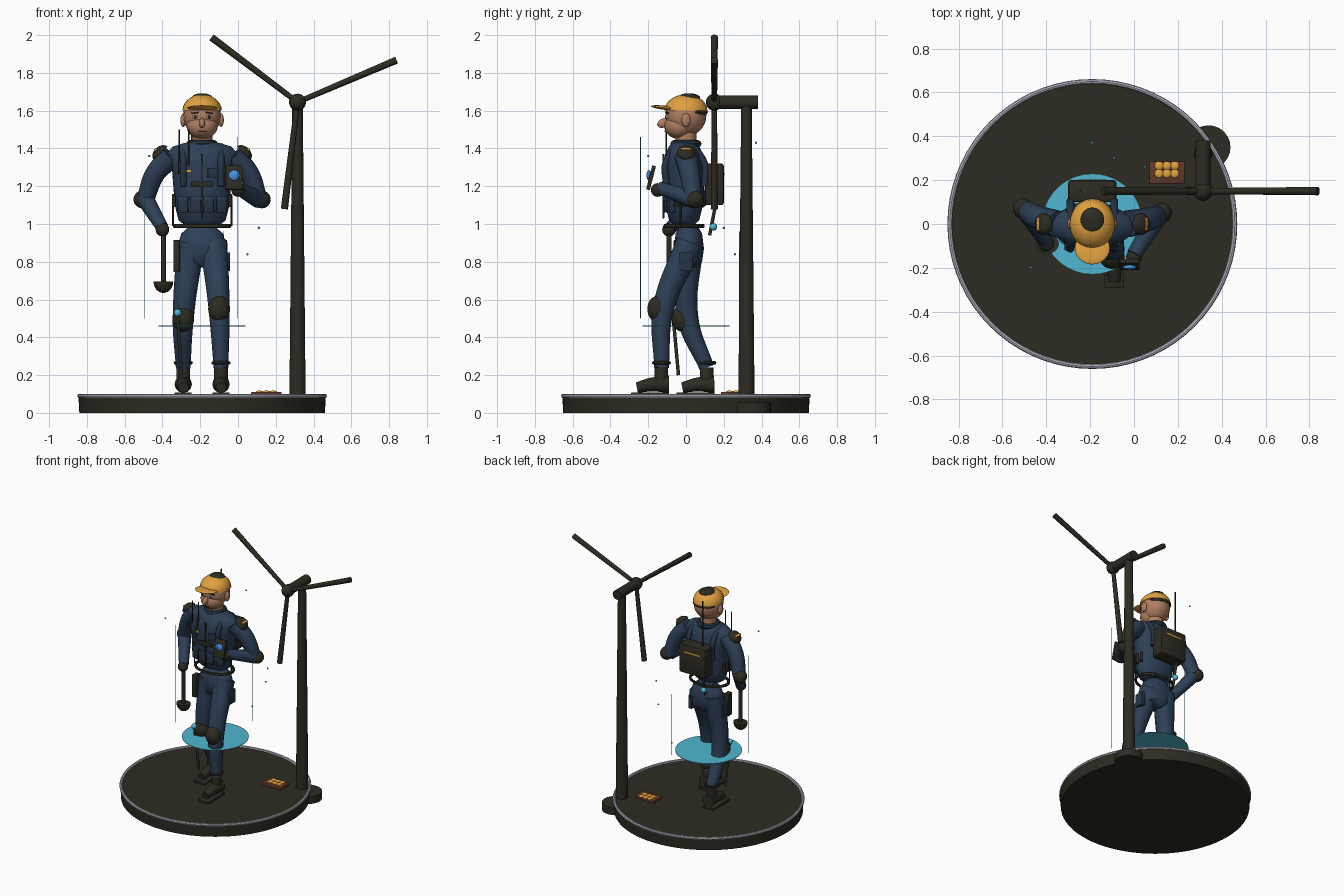
import bpy, bmesh, math
from mathutils import Vector, Matrix

if "Cube" in bpy.data.objects:
    bpy.data.objects.remove(bpy.data.objects["Cube"])

CENTRE = -.19  # all parts are laid out from the middle of the round base


def material(name, *rgb):
    mat = bpy.data.materials.new(name)
    mat.use_nodes = True
    mat.diffuse_color = (*rgb, 1)
    mat.node_tree.nodes["Principled BSDF"].inputs["Base Color"].default_value = (*rgb, 1)
    return mat


DARK = material("dark olive", .026, .025, .016)
NAVY = material("navy cloth", .027, .05, .095)
VEST = material("vest navy", .02, .034, .06)
ORANGE = material("orange", .76, .36, .05)
SKIN = material("skin", .44, .21, .12)
CYAN = material("cyan", .08, .47, .63)
GREY = material("rim grey", .45, .46, .54)
BROWN = material("brown", .13, .04, .02)
BLUE = material("screen blue", .07, .28, .75)


def place(name, mesh, mat):
    mesh.materials.clear()
    mesh.materials.append(mat)
    mesh.polygons.foreach_set("use_smooth", [True] * len(mesh.polygons))
    mesh.set_sharp_from_angle(angle=math.radians(40))
    part = bpy.data.objects.new(name, mesh)
    part.location.x = CENTRE
    bpy.context.collection.objects.link(part)


def finish(name, bm, mat):
    bmesh.ops.recalc_face_normals(bm, faces=bm.faces)
    mesh = bpy.data.meshes.new(name)
    bm.to_mesh(mesh)
    bm.free()
    place(name, mesh, mat)


def frame(loc, size, pitch, roll, yaw):
    turn = Matrix.Rotation(yaw, 4, 'Z') @ Matrix.Rotation(roll, 4, 'Y') @ Matrix.Rotation(pitch, 4, 'X')
    return Matrix.Translation(loc) @ turn @ Matrix.Diagonal((*size, 1))


def ball(name, loc, size, mat, pitch=0, roll=0, half=False):
    bm = bmesh.new()
    bmesh.ops.create_uvsphere(bm, u_segments=24, v_segments=14, radius=1)
    if half:  # keep the upper dome
        bmesh.ops.bisect_plane(bm, geom=bm.verts[:] + bm.edges[:] + bm.faces[:], plane_co=(0, 0, 0),
                               plane_no=(0, 0, -1), clear_outer=True)
        bmesh.ops.holes_fill(bm, edges=[e for e in bm.edges if e.is_boundary])
    radii = size if isinstance(size, tuple) else (size, size, size)
    bm.transform(frame(loc, radii, pitch, roll, 0))
    finish(name, bm, mat)


def box(name, loc, size, mat, pitch=0, roll=0, yaw=0):
    bm = bmesh.new()
    bmesh.ops.create_cube(bm, size=1, matrix=frame(loc, size, pitch, roll, yaw))
    bmesh.ops.bevel(bm, geom=bm.edges[:], offset=min(size) / 8, segments=2, affect='EDGES', profile=.5)
    finish(name, bm, mat)


def rod(name, start, end, radius, mat, end_radius=None, sides=24):
    start, end = Vector(start), Vector(end)
    axis = end - start
    bm = bmesh.new()
    matrix = Matrix.Translation((start + end) / 2) @ axis.to_track_quat('Z', 'Y').to_matrix().to_4x4()
    bmesh.ops.create_cone(bm, cap_ends=True, segments=sides, radius1=radius, radius2=end_radius or radius,
                          depth=axis.length, matrix=matrix)
    finish(name, bm, mat)


def post(name, x, y, bottom, top, radius, mat, **options):
    rod(name, (x, y, bottom), (x, y, top), radius, mat, **options)


def loft(name, rings, mat, y=0, sides=32):
    # each ring: height, half width, half depth
    bm = bmesh.new()
    turns = [math.tau * i / sides for i in range(sides)]
    loops = [[bm.verts.new((w * math.cos(t), y + d * math.sin(t), z)) for t in turns] for z, w, d in rings]
    for low, high in zip(loops, loops[1:]):
        for i in range(sides):
            bm.faces.new((low[i - 1], low[i], high[i], high[i - 1]))
    bm.faces.new(loops[0])
    bm.faces.new(loops[-1])
    finish(name, bm, mat)


def limb(name, path, start_radius, end_radius, mat):
    # smooth tube through the path, tapering evenly
    curve = bpy.data.curves.new(name, 'CURVE')
    curve.dimensions = '3D'
    curve.bevel_depth, curve.bevel_resolution, curve.resolution_u, curve.use_fill_caps = 1, 4, 8, True
    spline = curve.splines.new('BEZIER')
    spline.bezier_points.add(len(path) - 1)
    for i, (point, co) in enumerate(zip(spline.bezier_points, path)):
        point.co = co
        point.radius = start_radius + (end_radius - start_radius) * i / (len(path) - 1)
        point.handle_left_type = point.handle_right_type = 'AUTO'
    guide = bpy.data.objects.new(name + "_guide", curve)
    bpy.context.collection.objects.link(guide)
    bpy.context.view_layer.update()
    mesh = bpy.data.meshes.new_from_object(guide.evaluated_get(bpy.context.evaluated_depsgraph_get()))
    bpy.data.objects.remove(guide)
    place(name, mesh, mat)


def ring(name, loc, radius, thickness, mat, squash=1):
    bpy.ops.mesh.primitive_torus_add(major_radius=radius, minor_radius=thickness, major_segments=72, minor_segments=8)
    helper = bpy.context.object
    mesh = helper.data
    bpy.data.objects.remove(helper)
    mesh.transform(Matrix.Translation(loc) @ Matrix.Diagonal((1, squash, 1, 1)))
    place(name, mesh, mat)


# Display base
post("base", 0, 0, 0, .09, .65, DARK, end_radius=.655, sides=72)
ring("base_rim", (0, 0, .09), .65, .011, GREY)
post("turbine_footing", .53, .35, 0, .055, .1, DARK)
post("glow_disc", 0, 0, .458, .462, .23, CYAN, sides=48)

# Wind turbine
hub = Vector((.505, .15, 1.645))
post("turbine_tower", hub.x, .32, .08, 1.63, .043, DARK, end_radius=.028)
rod("turbine_nacelle", hub, hub + Vector((0, .23, 0)), .035, DARK)
ball("turbine_hub", hub, .045, DARK)
for i in range(3):
    angle = math.radians(23 + 120 * i)
    tip = hub + Vector((math.cos(angle), 0, math.sin(angle))) * .57
    rod("turbine_blade", hub, tip, .014, DARK, end_radius=.019)

# Battery crate with cells
box("crate", (.34, .235, .1), (.16, .1, .02), BROWN)
for i in range(6):
    ball("crate_cell", (.34 + .036 * (i % 3 - 1), .23 + .036 * (i // 3), .11), (.02, .02, .008), ORANGE)

# Legs with knee pads, ankle rings and boots
legs = {"left": (Vector((.06, .02, .9)), Vector((.09, -.12, .55)), Vector((.1, -.13, .24))),
        "right": (Vector((-.06, .02, .9)), Vector((-.1, .01, .5)), Vector((-.1, .11, .24)))}
for side, (hip, knee, ankle) in legs.items():
    limb(side + "_leg", (hip, knee, ankle), .075, .04, NAVY)
    ball(side + "_knee_pad", knee - Vector((0, .03, 0)), (.058, .055, .07), DARK)
    ring(side + "_ankle_ring", ankle + Vector((0, 0, .025)), .042, .009, DARK)
    post(side + "_boot_shaft", ankle.x, ankle.y, .15, ankle.z, .036, DARK)
    sole = Vector((ankle.x, ankle.y, .16))
    limb(side + "_boot", [sole + Vector((0, y, -abs(y) / 5)) for y in (.04, -.05, -.13)], .046, .028, DARK)
    box(side + "_boot_plate", (sole.x, sole.y - .06, .1), (.09, .2, .015), DARK)
    box(side + "_thigh_pocket", (hip.x * 2.2, 0, .8), (.03, .07, .1), VEST)
box("thigh_holster", (-.135, -.04, .83), (.035, .05, .17), DARK)
rod("leg_brace", (-.13, -.07, .53), (-.11, -.04, .2), .009, DARK)
ball("brace_light", (-.13, -.07, .53), .02, CYAN)

# Hips, belt and torso
loft("hips", [(.77, .03, .04), (.8, .11, .07), (.87, .135, .08), (.95, .11, .07), (.985, .07, .05)], NAVY, y=.015)
ring("belt", (0, -.01, .99), .145, .011, DARK, squash=.7)
loft("torso", [(1, .1, .06), (1.02, .125, .08), (1.1, .145, .1), (1.3, .16, .11), (1.37, .19, .1),
               (1.41, .155, .08), (1.435, .07, .06)], NAVY, y=-.01)
ring("collar", (0, 0, 1.425), .062, .02, VEST)
box("zip", (0, -.12, 1.2), (.01, .01, .34), DARK)
box("chest_label", (0, -.12, 1.21), (.11, .015, .03), DARK)
box("chest_patch", (.065, -.11, 1.27), (.075, .02, .055), VEST, yaw=.2)
box("radio", (-.11, -.1, 1.3), (.035, .04, .07), DARK)
box("orange_tag", (-.08, -.112, 1.28), (.05, .008, .016), ORANGE, yaw=-.3)
for x in (-.12, -.07):
    post("radio_antenna", x, -.105, 1.3, 1.5, .004, DARK, sides=8)
for i in range(4):
    x = (i - 1.5) * .066
    y = abs(x) * .3 - .11
    box("belt_pouch", (x, y, 1.1), (.055, .035, .08), VEST, yaw=x * 3)
    box("pouch_flap", (x, y - .005, 1.135), (.058, .035, .02), NAVY, yaw=x * 3)

# Mirrored vest straps, shoulder gear and side fittings
for s in (-1, 1):
    limb("vest_strap", [(s * .1, y, z) for y, z in ((-.105, 1.2), (-.1, 1.34), (0, 1.41), (.09, 1.34), (.1, 1.2))],
         .018, .018, VEST)
    ball("shoulder_pad", (s * .22, 0, 1.375), (.05, .05, .035), DARK, roll=s * .75, half=True)
    box("shoulder_stripe", (s * .246, 0, 1.395), (.014, .06, .01), ORANGE, roll=s * .75)
    for y in (-.05, -.01, .03):
        post("side_cartridge", s * .15, y, 1.09, 1.16, .01, DARK, sides=10)
    post("side_hose", s * .155, -.03, .99, 1.15, .005, DARK, sides=8)

# Arms with elbow pads and gloves
arms = {"left": (Vector((.16, 0, 1.36)), Vector((.3, .04, 1.13)), Vector((.19, -.14, 1.19))),
        "right": (Vector((-.16, 0, 1.36)), Vector((-.3, .06, 1.13)), Vector((-.21, -.08, .98)))}
for side, (shoulder, elbow, wrist) in arms.items():
    bulge = shoulder.lerp(elbow, .5) + Vector((shoulder.x * .12, 0, .02))
    limb(side + "_upper_arm", (shoulder, bulge, elbow), .062, .047, NAVY)
    limb(side + "_forearm", (elbow, wrist), .047, .034, NAVY)
    ball(side + "_elbow_pad", elbow + Vector((shoulder.x * .1, .01, 0)), .047, DARK)
    ball(side + "_glove", wrist - Vector((0, .01, .01)), .036, DARK)
box("arm_patch", (.275, .015, 1.29), (.008, .04, .04), ORANGE, roll=-.4)
box("arm_patch_face", (.28, .015, 1.29), (.005, .03, .03), VEST, roll=-.4)

# Hand tool and tablet
post("tool_handle", -.205, -.09, .69, .99, .013, DARK)
ball("tool_head", (-.205, -.09, .695), (.052, .045, .06), DARK, pitch=math.pi, half=True)
box("tablet", (.17, -.185, 1.245), (.09, .02, .13), DARK, pitch=-.25)
ball("tablet_light", (.17, -.197, 1.258), (.03, .012, .028), BLUE)

# Backpack
box("backpack", (0, .15, 1.21), (.22, .1, .22), DARK)
box("backpack_stripe", (0, .2, 1.265), (.13, .008, .012), ORANGE)
post("backpack_antenna", -.055, .15, 1.3, 1.66, .005, DARK, sides=8)
rod("backpack_hose", (-.06, .16, 1.12), (-.06, .125, .94), .009, DARK)
ball("hose_light", (-.06, .145, .985), .02, CYAN)

# Head and face
post("neck", 0, 0, 1.4, 1.5, .055, SKIN)
ball("head", (0, 0, 1.575), (.1, .108, .11), SKIN)
ball("jaw", (0, -.035, 1.52), (.083, .08, .07), SKIN)
ball("nose", (0, -.118, 1.535), (.016, .036, .024), SKIN, pitch=.4)
box("mouth", (0, -.11, 1.492), (.045, .008, .008), BROWN)
for s in (-1, 1):
    ball("ear", (s * .1, 0, 1.55), (.015, .024, .036), SKIN)
    ball("eye", (s * .037, -.1, 1.567), (.014, .008, .009), GREY)
    ball("pupil", (s * .037, -.106, 1.567), (.007, .005, .008), DARK)
    box("eyebrow", (s * .038, -.1, 1.588), (.038, .012, .008), DARK, roll=s * .15, yaw=s * .3)

# Cap
ball("cap", (0, 0, 1.6), (.104, .114, .086), ORANGE, half=True)
ball("cap_brim", (0, -.11, 1.615), (.08, .075, .011), ORANGE, pitch=-.12)
ball("cap_crown_patch", (0, .015, 1.668), (.055, .06, .024), DARK)
ball("cap_back_band", (0, .05, 1.592), (.088, .066, .024), DARK)

# Light beams in a triangle, and floating specks
for i, top in enumerate((1.24, 1.46, .96)):
    angle = math.radians(188 + 120 * i)
    post("light_beam", .306 * math.cos(angle), .306 * math.sin(angle), .5, top, .002, CYAN, sides=6)
for spot in ((0, .37, 1.43), (.3, .2, .98), (.24, .26, .84), (.1, .3, .6), (-.28, -.2, 1.36)):
    ball("speck", spot, .006, CYAN)
